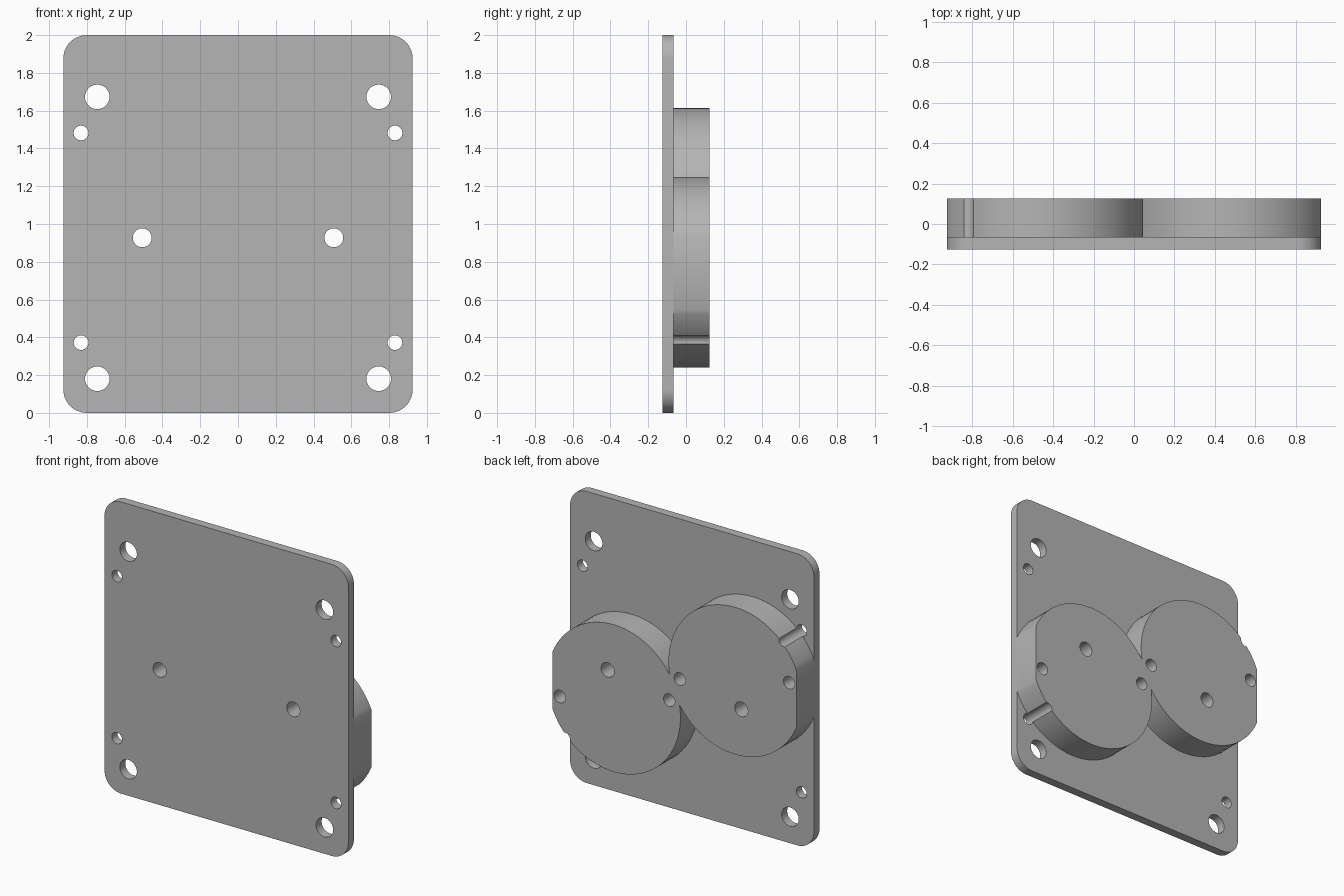
import bpy, bmesh, math

cube = bpy.data.objects.get("Cube")
if cube:
    bpy.data.objects.remove(cube)

HALF_W, HEIGHT, MID_Z = 0.925, 2.0, 0.927
FRONT, JOIN, BACK = -0.125, -0.065, 0.125

grey = bpy.data.materials.new("plain grey")
grey.use_nodes = True
grey.diffuse_color = (0.46, 0.46, 0.46, 1)
grey.node_tree.nodes["Principled BSDF"].inputs["Base Color"].default_value = grey.diffuse_color


def prism(name, outline, y0, y1):
    """Extrude an (x, z) outline along y."""
    bm = bmesh.new()
    face = bm.faces.new([bm.verts.new((x, y0, z)) for x, z in outline])
    ext = bmesh.ops.extrude_face_region(bm, geom=[face])
    moved = [v for v in ext["geom"] if isinstance(v, bmesh.types.BMVert)]
    bmesh.ops.translate(bm, vec=(0, y1 - y0, 0), verts=moved)
    bmesh.ops.recalc_face_normals(bm, faces=bm.faces)
    mesh = bpy.data.meshes.new(name)
    bm.to_mesh(mesh)
    bm.free()
    mesh.materials.append(grey)
    ob = bpy.data.objects.new(name, mesh)
    bpy.context.collection.objects.link(ob)
    return ob


def arc(cx, cz, r, start=0, sweep=360, n=64):
    steps = n if sweep == 360 else n + 1
    angles = [math.radians(start + sweep * i / n) for i in range(steps)]
    return [(cx + r * math.cos(a), cz + r * math.sin(a)) for a in angles]


def rounded_rect(w, z0, z1, r):
    pts = []
    for i, (x, z) in enumerate([(w - r, z1 - r), (r - w, z1 - r), (r - w, z0 + r), (w - r, z0 + r)]):
        pts += arc(x, z, r, 90 * i, 90, 12)
    return pts


def combine(target, tool, operation):
    """Apply a boolean and discard the tool."""
    tool.hide_render = True
    mod = target.modifiers.new("combine", "BOOLEAN")
    mod.operation, mod.object, mod.solver = operation, tool, "EXACT"
    bpy.context.view_layer.objects.active = target
    bpy.ops.object.modifier_apply(modifier=mod.name)
    bpy.data.objects.remove(tool)


def drill(target, x, z, r, y0=-0.3, y1=0.3):
    combine(target, prism("drill", arc(x, z, r, n=32), y0, y1), "DIFFERENCE")


# Mounting plate with rounded corners
plate = prism("mounting_plate", rounded_rect(HALF_W, 0, HEIGHT, 0.125), FRONT, JOIN)

# Two overlapping round housings, trimmed flush with the plate sides
housing = prism("twin_round_housing", arc(-0.46, 1.11, 0.505, n=96), JOIN, BACK)
combine(housing, prism("second_round", arc(0.46, 2 * MID_Z - 1.11, 0.505, n=96), JOIN, BACK), "UNION")
trim = [(-HALF_W, 0), (HALF_W, 0), (HALF_W, HEIGHT), (-HALF_W, HEIGHT)]
combine(housing, prism("side_trim", trim, -0.4, 0.4), "INTERSECT")

for s in (-1, 1):
    # Corner bolt holes and small holes in the plate
    for t in (-1, 1):
        drill(plate, s * 0.745, MID_Z + t * 0.746, 0.065)
        drill(plate, s * 0.831, MID_Z + t * 0.555, 0.039)
    # Shaft holes through everything
    for part in (plate, housing):
        drill(part, s * 0.507, MID_Z, 0.05)
    # Clearance notch in the housing rim, and its screw holes
    drill(housing, s * 0.831, MID_Z - s * 0.555, 0.039)
    for x, dz in ((0.04, 0.083), (0.87, 0.28)):
        drill(housing, s * x, MID_Z - s * dz, 0.043)

# Smooth round walls, sharp rims
for ob in (plate, housing):
    bpy.ops.object.select_all(action="DESELECT")
    ob.select_set(True)
    bpy.context.view_layer.objects.active = ob
    bpy.ops.object.shade_smooth_by_angle(angle=math.radians(30))
